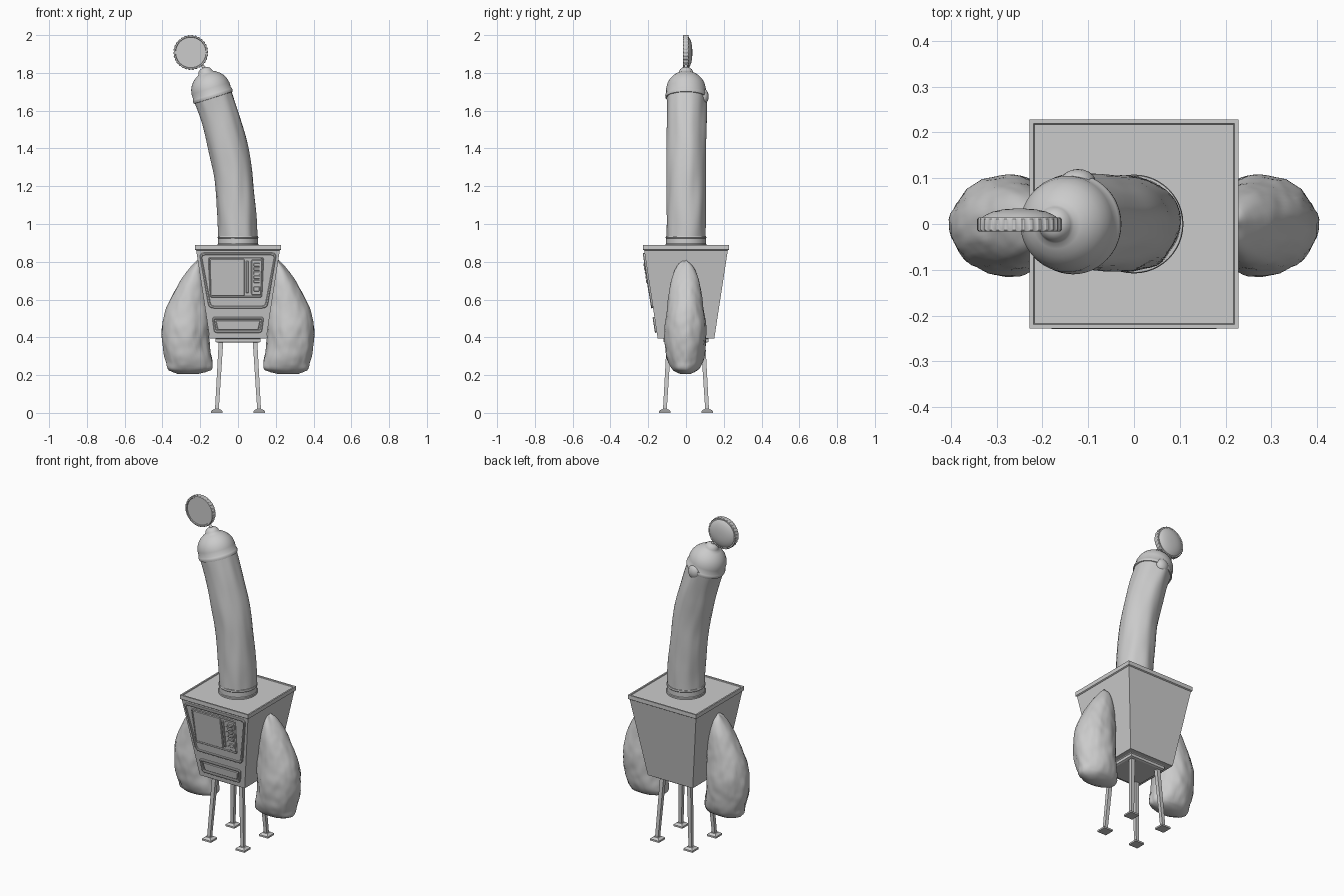
import bpy, bmesh, math
from mathutils import Vector, Matrix, noise

if "Cube" in bpy.data.objects:
    bpy.data.objects.remove(bpy.data.objects["Cube"])

def make(name, bm, smooth=True, angle=35):
    bmesh.ops.recalc_face_normals(bm, faces=bm.faces)
    me = bpy.data.meshes.new(name)
    bm.to_mesh(me)
    bm.free()
    ob = bpy.data.objects.new(name, me)
    bpy.context.collection.objects.link(ob)
    if smooth:
        bpy.ops.object.select_all(action='DESELECT')
        ob.select_set(True)
        bpy.context.view_layer.objects.active = ob
        bpy.ops.object.shade_smooth_by_angle(angle=math.radians(angle))
    return ob

def skin(name, loops, close=False, **kw):
    """Bridge equal-length point loops; cap the ends or join last to first."""
    bm = bmesh.new()
    vs = [[bm.verts.new(p) for p in lp] for lp in loops]
    n = len(vs[0])
    pairs = list(zip(vs, vs[1:])) + ([(vs[-1], vs[0])] if close else [])
    for a, b in pairs:
        for i in range(n):
            j = (i + 1) % n
            bm.faces.new((a[i], a[j], b[j], b[i]))
    if not close:
        bm.faces.new(vs[0])
        bm.faces.new(vs[-1])
    return make(name, bm, **kw)

def square(h, z, cx=0, cy=0):
    return [(cx + sx * h, cy + sy * h, z) for sx, sy in ((-1, -1), (1, -1), (1, 1), (-1, 1))]

def interp(keys, t):
    """Smooth (Catmull-Rom like) interpolation of keyed tuples (t, a, b, ...)."""
    for i in range(len(keys) - 1):
        if t <= keys[i + 1][0] or i == len(keys) - 2:
            p1, p2 = keys[i], keys[i + 1]
            p0, p3 = keys[max(i - 1, 0)], keys[min(i + 2, len(keys) - 1)]
            h = p2[0] - p1[0]
            s = (t - p1[0]) / h
            out = []
            for k in range(1, len(p1)):
                m1 = (p2[k] - p0[k]) / (p2[0] - p0[0]) * h
                m2 = (p3[k] - p1[k]) / (p3[0] - p1[0]) * h
                out.append((2*s**3 - 3*s*s + 1) * p1[k] + (s**3 - 2*s*s + s) * m1
                           + (3*s*s - 2*s**3) * p2[k] + (s**3 - s*s) * m2)
            return out

# Tapered cabinet, lid with shallow recess, base plate
skin("cabinet", [square(0.15, 0.395), square(0.222, 0.865)], smooth=False)
skin("cabinet_lid", [square(0.222, 0.86), square(0.228, 0.864), square(0.228, 0.888),
                     square(0.219, 0.888), square(0.217, 0.883)], smooth=False)
skin("base_plate", [square(0.108, 0.372), square(0.118, 0.376), square(0.118, 0.392),
                    square(0.13, 0.40)], smooth=False)

# Legs and feet
for sx in (-1, 1):
    for sy in (-1, 1):
        tag = ("left" if sx < 0 else "right") + ("_front" if sy < 0 else "_back")
        skin(tag + "_leg", [square(r, z, sx * x, sy * x) for r, z, x in
                            ((0.010, 0.012, 0.112), (0.012, 0.38, 0.09))], smooth=False)
        skin(tag + "_foot", [square(r, z, sx * 0.112, sy * 0.112) for r, z in
                             ((0.03, 0), (0.03, 0.01), (0.016, 0.02))], smooth=False)

# Front panel details, laid on the sloping face
SLOPE = 0.072 / 0.47
OUT = Vector((0, -1, -SLOPE)).normalized()

def on_face(x, z, d):
    return Vector((x, -(0.15 + (z - 0.395) * SLOPE), z)) + OUT * d

def trapezoid(x0t, x1t, zt, x0b, x1b, zb, r=0.012, inset=0.0):
    """Rounded four-sided outline in (x, z)."""
    i = inset
    c = [Vector(p) for p in ((x0b + i, zb + i), (x1b - i, zb + i), (x1t - i, zt - i), (x0t + i, zt - i))]
    r = max(r - i * 0.5, 0.002)
    pts = []
    for k in range(4):
        a = c[k] + (c[k - 1] - c[k]).normalized() * r
        b = c[k] + (c[(k + 1) % 4] - c[k]).normalized() * r
        for s in (0, 0.25, 0.5, 0.75, 1):
            pts.append((1 - s)**2 * a + 2 * s * (1 - s) * c[k] + s * s * b)
    return pts

def lift(outline, d):
    return [on_face(p.x, p.y, d) for p in outline]

def plate(name, shape, d, r=0.012, bev=0.003):
    skin(name, [lift(trapezoid(*shape, r), -0.003), lift(trapezoid(*shape, r), d - bev),
                lift(trapezoid(*shape, r, bev), d)])

def frame(name, shape, w, d, r=0.012):
    o, o2 = trapezoid(*shape, r), trapezoid(*shape, r, 0.003)
    i2, i = trapezoid(*shape, r, w - 0.003), trapezoid(*shape, r, w)
    skin(name, [lift(o, -0.002), lift(o, d - 0.003), lift(o2, d), lift(i2, d),
                lift(i, d - 0.003), lift(i, -0.002)], close=True)

panel = (-0.205, 0.205, 0.848, -0.155, 0.155, 0.555)
plate("panel_back", panel, 0.004, 0.025)
frame("panel_frame", panel, 0.012, 0.010, 0.025)
plate("display_window", (-0.15, 0.035, 0.815, -0.145, 0.035, 0.62), 0.007, 0.006)
frame("window_frame", (-0.158, 0.137, 0.824, -0.148, 0.127, 0.612), 0.007, 0.009)
plate("divider_bar", (0.042, 0.056, 0.805, 0.042, 0.056, 0.635), 0.011, 0.005)
plate("keypad_plate", (0.07, 0.128, 0.812, 0.07, 0.122, 0.625), 0.008, 0.008)
for k in range(5):
    z = 0.69 + k * 0.022
    plate("keypad_button_%d" % (k + 1), (0.083, 0.115, z + 0.016, 0.083, 0.115, z), 0.015, 0.003, 0.002)
plate("coin_slot", (0.083, 0.115, 0.67, 0.083, 0.115, 0.645), 0.011, 0.004)
tray = (-0.137, 0.137, 0.508, -0.126, 0.126, 0.425)
frame("tray_frame", tray, 0.012, 0.010, 0.014)
plate("tray_flap", (-0.118, 0.118, 0.49, -0.108, 0.108, 0.44), 0.006, 0.008)

# Hanging side lobes: (z, centre x, half width x, half width y)
LOBE = [(0.205, 0.265, 0.05, 0.025), (0.225, 0.255, 0.11, 0.065), (0.27, 0.258, 0.122, 0.092),
        (0.35, 0.274, 0.122, 0.106), (0.45, 0.278, 0.123, 0.110), (0.55, 0.268, 0.113, 0.098),
        (0.65, 0.248, 0.085, 0.084), (0.72, 0.233, 0.058, 0.068), (0.78, 0.217, 0.027, 0.040),
        (0.805, 0.208, 0.008, 0.010)]
N, M = 56, 60
for sx, tag in ((-1, "left"), (1, "right")):
    loops = []
    for k in range(M + 1):
        z = 0.205 + 0.6 * k / M
        cx, rx, ry = interp(LOBE, z)
        lp = []
        for i in range(N):
            a = math.tau * i / N
            q = Vector((cx + rx * math.cos(a), ry * math.sin(a) - 0.003, z))
            amt = 0.011 * min(1, (0.85 - z) * 2.5) * min(1, (z - 0.19) * 20)
            w = noise.noise(Vector((q.x * 22, q.y * 26, z * 7))) * 0.6 \
                + noise.noise(Vector((q.x * 45, q.y * 50, z * 18 + 5))) * 0.4
            f = 1 + w * amt / max(rx, 0.04)
            lp.append((sx * (cx + rx * f * math.cos(a)), ry * f * math.sin(a) - 0.003,
                       z + 0.004 * math.sin(a * 3) * (k > 2)))
        loops.append(lp)
    skin(tag + "_side_lobe", loops, angle=50)

# Curved column: axis keys (t, x, z); loops stay square to the axis
AXIS = [(0, 0, 0.88), (0.25, -0.008, 1.08), (0.5, -0.03, 1.29), (0.75, -0.077, 1.50), (1, -0.137, 1.69)]

def ring(t, radius, n=48, along=0.0, bumpy=0.0):
    a, b = interp(AXIS, max(t - 0.01, 0)), interp(AXIS, min(t + 0.01, 1))
    d = Vector((b[0] - a[0], 0, b[1] - a[1])).normalized()
    if t < 0.05:
        d = Vector((0, 0, 1))
    u = Vector((d.z, 0, -d.x))
    x, z = interp(AXIS, t)
    c = Vector((x, 0, z)) + d * along
    pts = []
    for i in range(n):
        g = math.tau * i / n
        r = radius
        if bumpy:
            r += bumpy * noise.noise(Vector((math.cos(g) * 2.2, math.sin(g) * 2.2, t * 4)))
            r += bumpy * 1.5 * t * math.exp(-((g - math.pi / 2) / 0.3) ** 2)
        pts.append(c + u * r * math.cos(g) + Vector((0, r * math.sin(g), 0)))
    return pts

skin("column", [ring(k / 40, 0.1025, bumpy=0.006) for k in range(41)], angle=60)
skin("column_collar", [ring(0, r, along=h) for r, h in
     ((0.108, 0.0), (0.108, 0.012), (0.105, 0.016), (0.105, 0.044), (0.108, 0.048), (0.106, 0.056), (0.095, 0.057))])

# Rounded cap with rim and nub
skin("column_cap", [ring(1, r, along=h) for r, h in
     ((0.095, -0.024), (0.108, -0.022), (0.110, -0.012), (0.108, -0.002), (0.105, 0.002), (0.105, 0.03),
      (0.099, 0.055), (0.088, 0.076), (0.072, 0.094), (0.054, 0.107), (0.042, 0.113),
      (0.037, 0.122), (0.033, 0.132), (0.022, 0.141), (0.008, 0.145))], angle=50)

# Small fold under the cap at the back
bm = bmesh.new()
bmesh.ops.create_uvsphere(bm, u_segments=20, v_segments=12, radius=1)
bm.transform(Matrix.Translation((-0.122, 0.092, 1.675)) @ Matrix.Rotation(-0.3, 4, 'Y')
             @ Matrix.Diagonal((0.038, 0.028, 0.042, 1)))
make("cap_fold", bm, angle=60)

# Upright disc with reeded edge, recessed front and domed back
def disc_loop(r, y, reed=0.0, n=120):
    pts = []
    for i in range(n):
        a = math.tau * i / n
        rr = r - (reed if (i // 2) % 2 else 0)
        pts.append((-0.25 + rr * math.cos(a), y, 1.908 + rr * math.sin(a)))
    return pts

skin("disc", [disc_loop(r, y, q) for r, y, q in
     ((0.080, -0.011, 0), (0.082, -0.016, 0), (0.089, -0.016, 0), (0.0925, -0.013, 0.003),
      (0.0925, 0.011, 0.003), (0.089, 0.014, 0), (0.082, 0.014, 0), (0.074, 0.02, 0),
      (0.058, 0.027, 0), (0.035, 0.032, 0), (0.012, 0.0335, 0))])

# Thin link from nub to disc
a, b = Vector((-0.172, 0, 1.815)), Vector((-0.197, 0, 1.85))
d = (b - a).normalized()
u = Vector((d.z, 0, -d.x))
skin("disc_link", [[p + u * r * math.cos(math.tau * i / 12) + Vector((0, r * math.sin(math.tau * i / 12), 0))
                    for i in range(12)] for p, r in ((a, 0.014), ((a + b) / 2, 0.008), (b, 0.007))])
